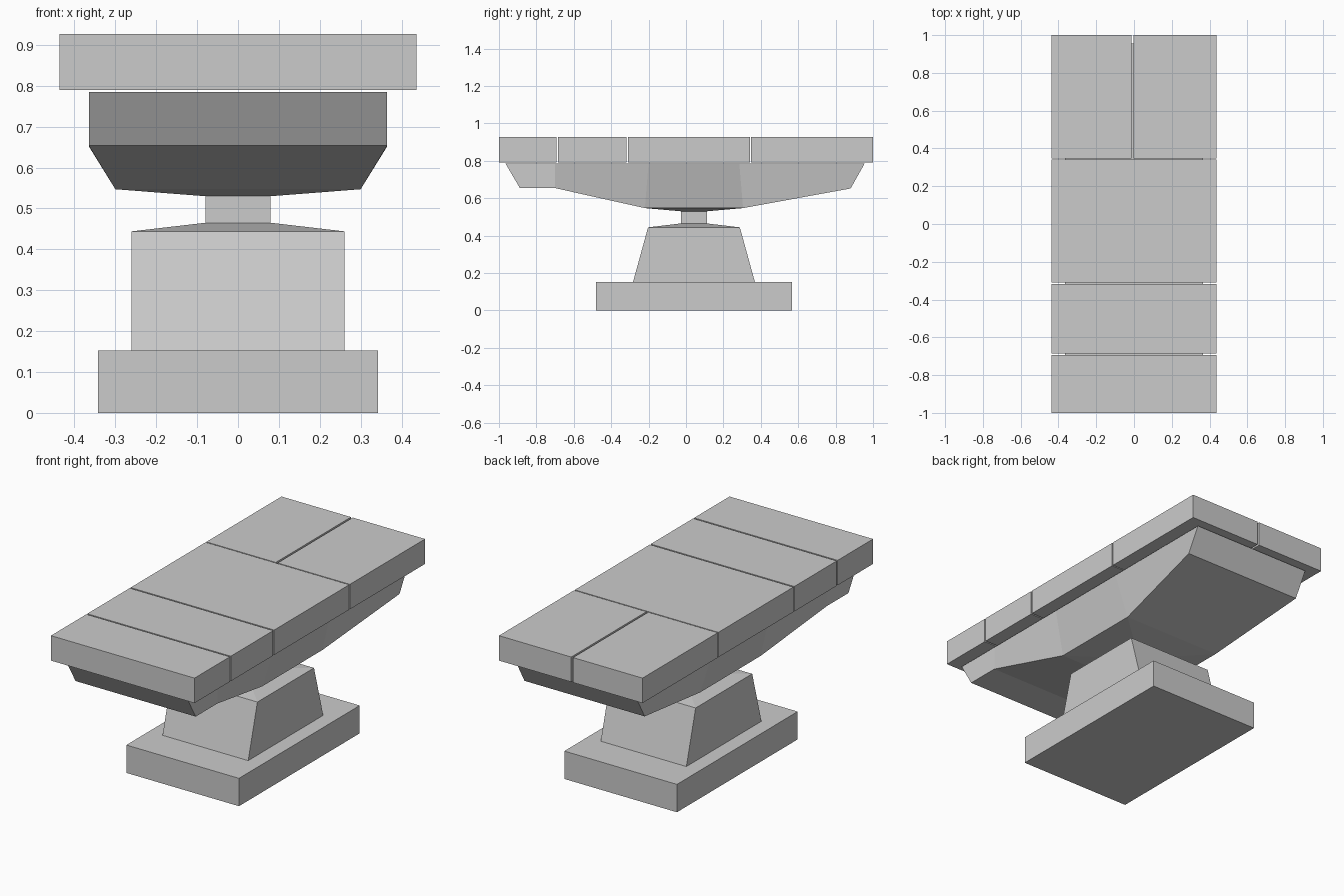
import bpy, bmesh

if "Cube" in bpy.data.objects:
    bpy.data.objects.remove(bpy.data.objects["Cube"])


def make_object(name, bm):
    bmesh.ops.recalc_face_normals(bm, faces=bm.faces)
    mesh = bpy.data.meshes.new(name)
    bm.to_mesh(mesh)
    bm.free()
    obj = bpy.data.objects.new(name, mesh)
    bpy.context.collection.objects.link(obj)
    return obj


def loft(name, rings, cap_start=True, cap_end=True, skip=()):
    """Join four-cornered rings with quads; skip holds (ring, side) pairs left open."""
    bm = bmesh.new()
    vs = [[bm.verts.new(p) for p in ring] for ring in rings]
    for i in range(len(vs) - 1):
        for j in range(4):
            if (i, j) not in skip:
                k = (j + 1) % 4
                bm.faces.new((vs[i][j], vs[i][k], vs[i + 1][k], vs[i + 1][j]))
    if cap_start:
        bm.faces.new(vs[0])
    if cap_end:
        bm.faces.new(vs[-1])
    return make_object(name, bm)


def rect(x0, x1, y0, y1, z):
    return [(x0, y0, z), (x1, y0, z), (x1, y1, z), (x0, y1, z)]


def box(name, x0, x1, y0, y1, z0, z1):
    return loft(name, [rect(x0, x1, y0, y1, z0), rect(x0, x1, y0, y1, z1)])


# Floor plate
box("base_plate", -0.342, 0.342, -0.48, 0.567, 0, 0.153)

# Tapered pedestal, narrow neck and the flare up to the frame
levels = [(0.26, -0.283, 0.368, 0.153), (0.26, -0.203, 0.288, 0.444),
          (0.08, -0.028, 0.112, 0.465), (0.08, -0.028, 0.112, 0.53),
          (0.30, -0.22, 0.305, 0.547)]
loft("pedestal", [rect(-x, x, a, b, z) for x, a, b, z in levels],
     cap_start=False, cap_end=False)

# Boat-shaped frame: top y, bottom y, bottom half width, bottom z
stations = [(-0.965, -0.888, 0.365, 0.654), (-0.70, -0.70, 0.365, 0.654),
            (-0.20, -0.22, 0.30, 0.547), (0.285, 0.305, 0.30, 0.547),
            (0.955, 0.88, 0.365, 0.652)]
loft("table_frame",
     [[(-0.365, t, 0.785), (0.365, t, 0.785), (w, b, z), (-w, b, z)]
      for t, b, w, z in stations], skip={(2, 2)})

# Cushion slabs with narrow gaps between them
slabs = [("foot_cushion", -0.436, 0.436, -1.0, -0.693),
         ("lower_cushion", -0.436, 0.436, -0.685, -0.317),
         ("middle_cushion", -0.436, 0.436, -0.309, 0.342),
         ("left_head_cushion", -0.436, -0.014, 0.348, 1.0),
         ("right_head_cushion", -0.003, 0.436, 0.348, 1.0)]
for slab in slabs:
    box(*slab, 0.79, 0.927)
